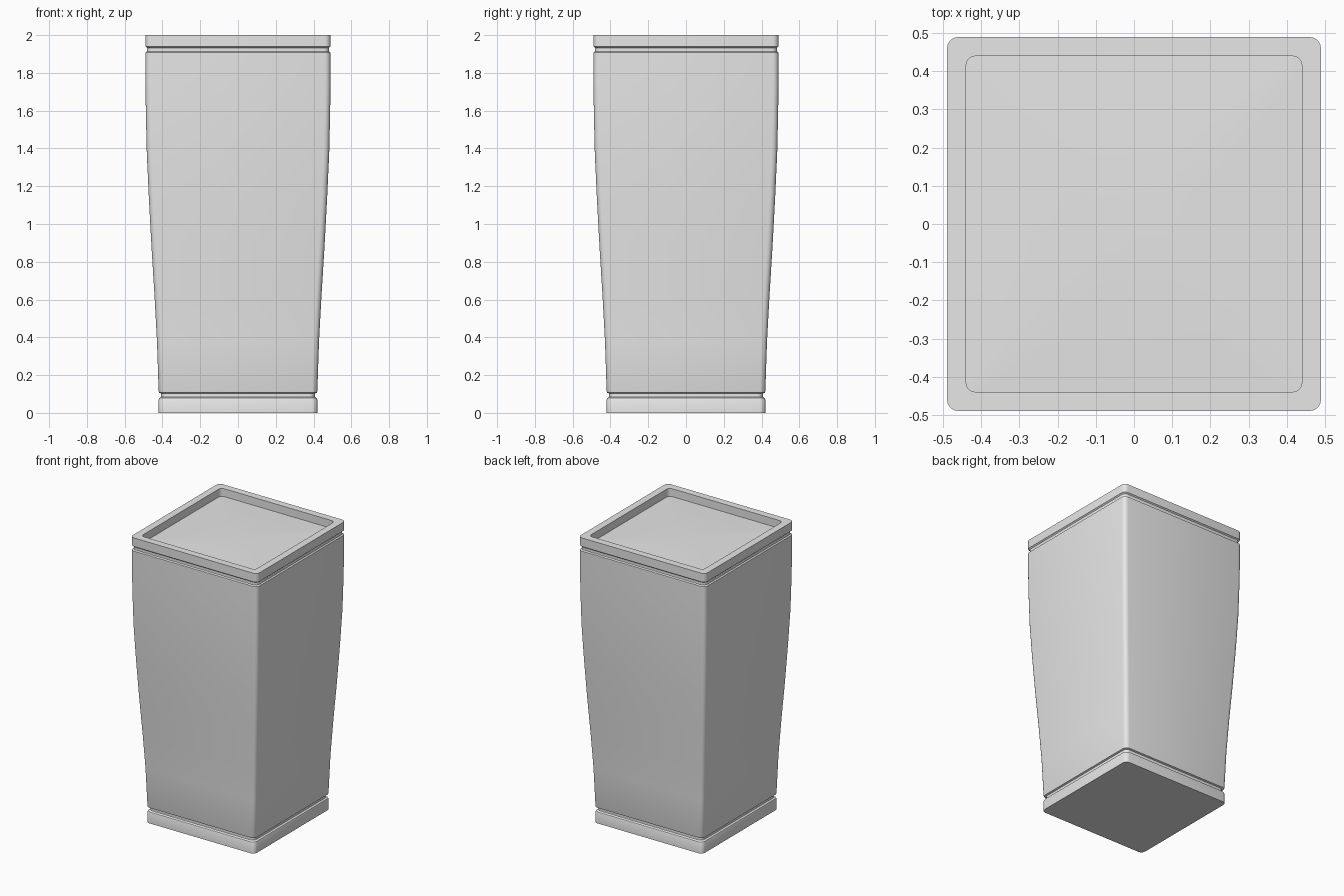
import bpy, bmesh, math

if "Cube" in bpy.data.objects:
    bpy.data.objects.remove(bpy.data.objects["Cube"])

grey = bpy.data.materials.new("light_grey")
grey.diffuse_color = (0.8, 0.8, 0.8, 1)
grey.use_nodes = True
grey.node_tree.nodes["Principled BSDF"].inputs["Base Color"].default_value = grey.diffuse_color


def ring(bm, half, z, radius, steps=5):
    """Rounded square loop of vertices at height z."""
    verts = []
    for q, (sx, sy) in enumerate([(1, 1), (-1, 1), (-1, -1), (1, -1)]):
        for i in range(steps):
            a = math.pi / 2 * (q + i / (steps - 1))
            verts.append(bm.verts.new((sx * (half - radius) + radius * math.cos(a),
                                       sy * (half - radius) + radius * math.sin(a), z)))
    return verts


def loft(name, profile, cap_start, cap_end, angle):
    """Skin rounded squares listed as (half width, z, corner radius)."""
    bm = bmesh.new()
    rings = [ring(bm, *p) for p in profile]
    for a, b in zip(rings, rings[1:]):
        n = len(a)
        for i in range(n):
            j = (i + 1) % n
            bm.faces.new((a[i], a[j], b[j], b[i]))
    if cap_start:
        bm.faces.new(rings[0][::-1])
    if cap_end:
        bm.faces.new(rings[-1])
    me = bpy.data.meshes.new(name)
    bm.to_mesh(me)
    bm.free()
    me.materials.append(grey)
    ob = bpy.data.objects.new(name, me)
    bpy.context.collection.objects.link(ob)
    bpy.ops.object.select_all(action='DESELECT')
    ob.select_set(True)
    bpy.context.view_layer.objects.active = ob
    bpy.ops.object.shade_smooth_by_angle(angle=math.radians(angle))
    return ob


# Planter: foot, lower groove, swelling body, upper groove, rim, recess wall
R = 0.03
loft("planter_pot", [
    (0.42, 0.0, R), (0.42, 0.07, R), (0.417, 0.078, R),
    (0.407, 0.085, R), (0.407, 0.103, R), (0.418, 0.107, R), (0.42, 0.115, R),
    (0.429, 0.38, R), (0.442, 0.62, R), (0.458, 0.88, R), (0.472, 1.14, R),
    (0.483, 1.38, R), (0.488, 1.6, R), (0.49, 1.75, R), (0.49, 1.908, R),
    (0.482, 1.914, R), (0.482, 1.933, R), (0.49, 1.94, R),
    (0.49, 2.0, R), (0.44, 2.0, 0.025), (0.44, 1.945, 0.025),
], True, False, 30)

# Slightly mounded soil filling the recess
loft("soil", [(0.44, 1.945, 0.025), (0.34, 1.949, 0.06),
              (0.22, 1.953, 0.08), (0.1, 1.956, 0.06)], False, True, 30)
